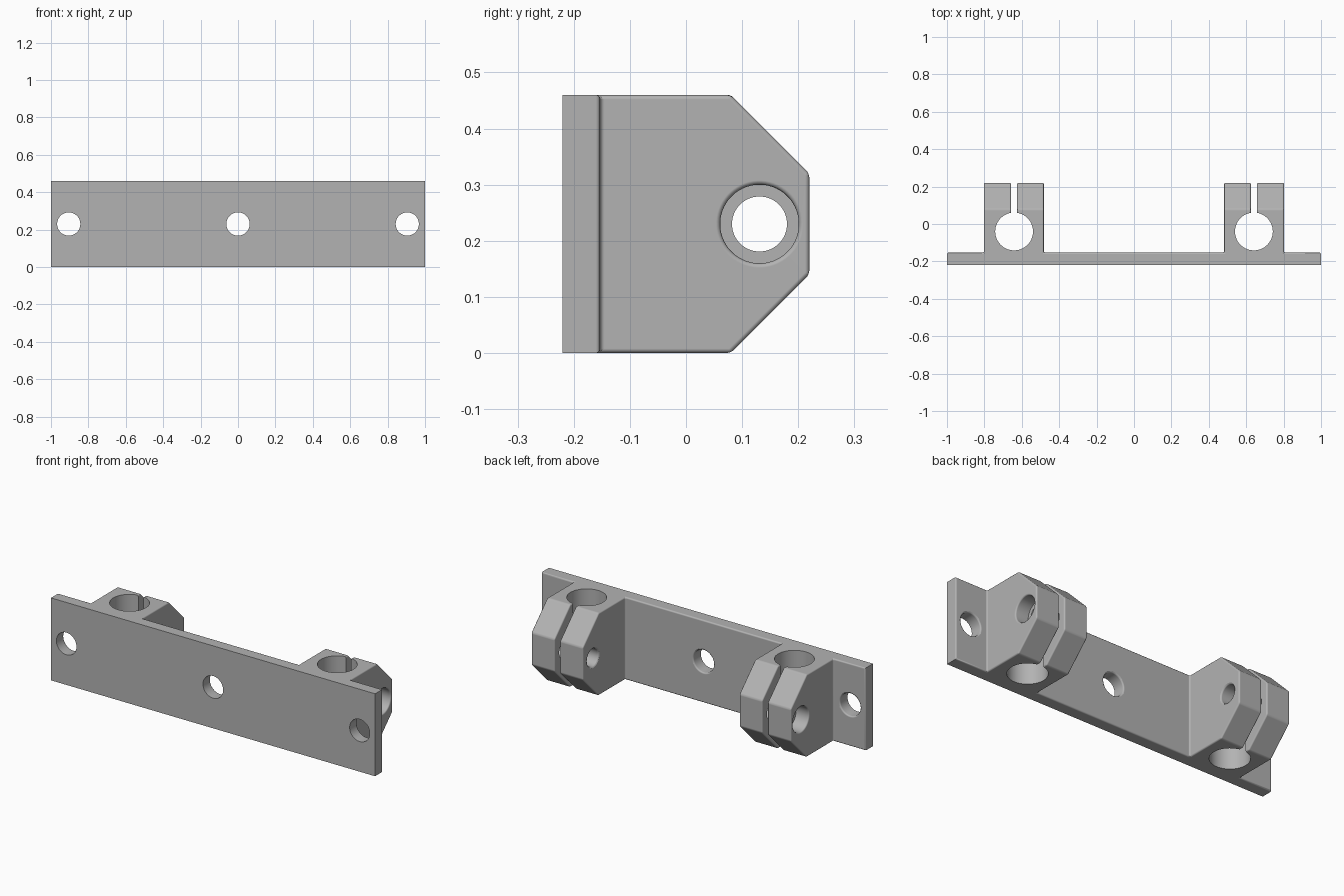
import bpy, bmesh, math
from mathutils import Vector

if "Cube" in bpy.data.objects:
    bpy.data.objects.remove(bpy.data.objects["Cube"])

FRONT, PLATE, BACK = -0.22, -0.153, 0.22
HEIGHT, MID = 0.46, 0.23
CLAMP_IN, CLAMP_OUT, CLAMP_X = 0.482, 0.802, 0.641
SLOT = 0.016
ROUND = 0.008

grey = bpy.data.materials.new("plain grey")
grey.use_nodes = True
colour = (0.45, 0.45, 0.45, 1)
grey.diffuse_color = colour
grey.node_tree.nodes["Principled BSDF"].inputs["Base Color"].default_value = colour


def add_object(name, bm):
    bmesh.ops.recalc_face_normals(bm, faces=bm.faces[:])
    mesh = bpy.data.meshes.new(name)
    bm.to_mesh(mesh)
    bm.free()
    mesh.materials.append(grey)
    obj = bpy.data.objects.new(name, mesh)
    bpy.context.collection.objects.link(obj)
    return obj


def drill(name, profile, origin, axis, sides=64):
    """Closed turned cutter; profile lists (distance along axis, radius)."""
    bm = bmesh.new()
    turn = Vector((0, 0, 1)).rotation_difference(Vector(axis))
    rings = []
    for d, r in profile:
        ring = []
        for i in range(sides):
            a = math.tau * (i + 0.5) / sides
            p = Vector((r * math.cos(a), r * math.sin(a), d))
            ring.append(bm.verts.new(Vector(origin) + turn @ p))
        rings.append(ring)
    for lower, upper in zip(rings, rings[1:]):
        for i in range(sides):
            j = (i + 1) % sides
            bm.faces.new((lower[i], lower[j], upper[j], upper[i]))
    bm.faces.new(rings[0][::-1])
    bm.faces.new(rings[-1])
    obj = add_object(name, bm)
    obj.hide_render = True
    return obj


# Plan outline: plate with two slotted clamp blocks, mirrored across x
half = [(CLAMP_IN, PLATE), (CLAMP_IN, BACK),
        (CLAMP_X - SLOT, BACK), (CLAMP_X - SLOT, -0.04),
        (CLAMP_X + SLOT, -0.04), (CLAMP_X + SLOT, BACK),
        (CLAMP_OUT, BACK), (CLAMP_OUT, PLATE), (1, PLATE), (1, FRONT)]
outline = half + [(-x, y) for x, y in reversed(half)]
bm = bmesh.new()
base = bm.faces.new([bm.verts.new((x, y, 0)) for x, y in outline])
raised = bmesh.ops.extrude_face_region(bm, geom=[base])["geom"]
bmesh.ops.translate(bm, vec=(0, 0, HEIGHT),
                    verts=[v for v in raised if isinstance(v, bmesh.types.BMVert)])

# Sloped upper and lower corners of the clamps
for z, up in ((0.32, 1), (0.14, -1)):
    bmesh.ops.bisect_plane(bm, geom=bm.verts[:] + bm.edges[:] + bm.faces[:],
                           plane_co=(0, BACK, z), plane_no=(0, 1, up), clear_outer=True)
    bmesh.ops.holes_fill(bm, edges=[e for e in bm.edges if e.is_boundary], sides=0)
bmesh.ops.recalc_face_normals(bm, faces=bm.faces[:])

# Rounded edges everywhere except around the flat mounting face
rounded = [e for e in bm.edges
           if len(e.link_faces) == 2 and e.calc_face_angle() > 0.3
           and all(v.co.y > FRONT + 0.01 for v in e.verts)]
bmesh.ops.bevel(bm, geom=rounded, offset=ROUND, offset_type='OFFSET', segments=3,
                profile=0.5, affect='EDGES', clamp_overlap=True)
body = add_object("mounting_bracket", bm)

# Holes: screws in the plate, rods through the clamps, counterbored bolts
cutters = []
for x in (-0.905, 0, 0.905):
    cutters.append(drill("plate_hole_cutter",
                         [(-0.3, 0.062), (PLATE - ROUND, 0.062), (PLATE - 0.003, 0.0645),
                          (PLATE, 0.07), (PLATE + 0.02, 0.07)],
                         (x, 0, MID), (0, 1, 0)))
for side in (-1, 1):
    cutters.append(drill("rod_hole_cutter", [(-0.1, 0.101), (0.6, 0.101)],
                         (side * CLAMP_X, -0.04, 0), (0, 0, 1)))
    cutters.append(drill("bolt_hole_cutter",
                         [(CLAMP_IN - 0.02, 0.057), (CLAMP_IN, 0.057),
                          (CLAMP_IN + 0.003, 0.0515), (CLAMP_IN + ROUND, 0.049),
                          (CLAMP_OUT - 0.08, 0.049), (CLAMP_OUT - 0.08, 0.07),
                          (CLAMP_OUT - ROUND, 0.07), (CLAMP_OUT - 0.003, 0.0725),
                          (CLAMP_OUT, 0.078), (CLAMP_OUT + 0.02, 0.078)],
                         (0, 0.131, MID), (side, 0, 0)))

bpy.context.view_layer.objects.active = body
body.select_set(True)
for cutter in cutters:
    mod = body.modifiers.new("hole", 'BOOLEAN')
    mod.operation = 'DIFFERENCE'
    mod.solver = 'EXACT'
    mod.object = cutter
    bpy.ops.object.modifier_apply(modifier=mod.name)
    bpy.data.objects.remove(cutter)

# Smooth holes and fillets while the broad faces stay flat
bpy.ops.object.shade_smooth_by_angle(angle=math.radians(35))
weighted = body.modifiers.new("flat_faces", 'WEIGHTED_NORMAL')
weighted.keep_sharp = True
weighted.weight = 100
